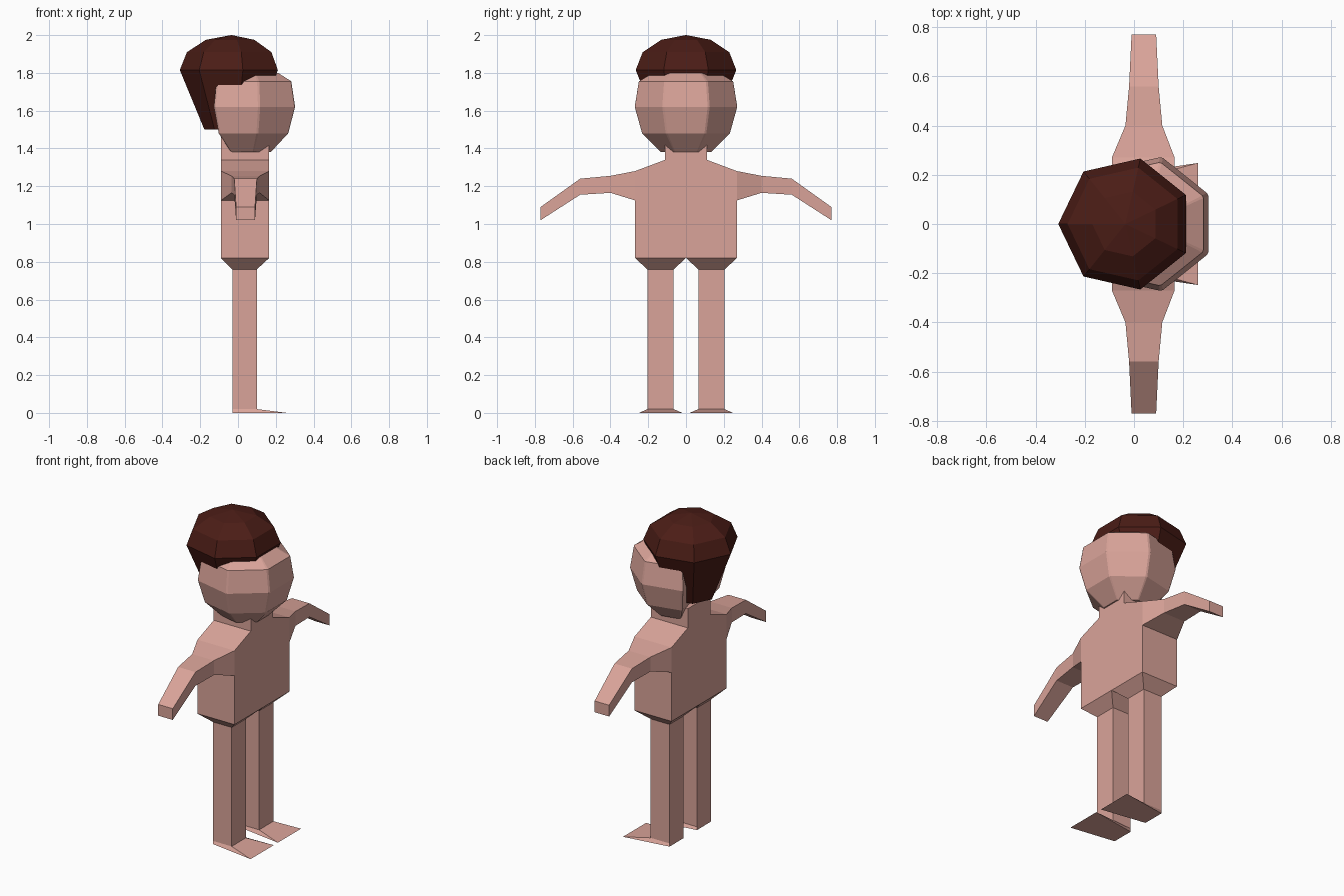
import bpy, bmesh
from math import sin, cos, pi, radians

if "Cube" in bpy.data.objects:
    bpy.data.objects.remove(bpy.data.objects["Cube"])


def material(name, color):
    m = bpy.data.materials.new(name)
    m.diffuse_color = (*color, 1)
    m.use_nodes = True
    m.node_tree.nodes["Principled BSDF"].inputs["Base Color"].default_value = m.diffuse_color
    return m


SKIN = material("skin", (0.70, 0.37, 0.32))
HAIR = material("hair", (0.07, 0.012, 0.008))


def loft(name, rings, mat, cap_start=True, cap_end=True):
    """Skin a series of equal-length closed rings with flat quads."""
    bm = bmesh.new()
    vs = [[bm.verts.new(p) for p in ring] for ring in rings]
    n = len(rings[0])
    for a, b in zip(vs, vs[1:]):
        for i in range(n):
            j = (i + 1) % n
            bm.faces.new((a[i], a[j], b[j], b[i]))
    if cap_start:
        bm.faces.new(vs[0])
    if cap_end:
        bm.faces.new(vs[-1])
    bmesh.ops.recalc_face_normals(bm, faces=bm.faces)
    me = bpy.data.meshes.new(name)
    bm.to_mesh(me)
    bm.free()
    me.materials.append(mat)
    ob = bpy.data.objects.new(name, me)
    bpy.context.collection.objects.link(ob)
    return ob


def rect_z(z, x0, x1, y0, y1):
    return [(x0, y0, z), (x1, y0, z), (x1, y1, z), (x0, y1, z)]


def rect_y(y, x0, x1, z0, z1):
    return [(x0, y, z0), (x1, y, z0), (x1, y, z1), (x0, y, z1)]


# Torso with sloped shoulders and neck
loft("torso", [rect_z(z, -0.09, 0.165, -w, w) for z, w in
               ((0.82, 0.27), (1.28, 0.27), (1.34, 0.11), (1.46, 0.11))],
     SKIN, cap_start=False)

# Arms and legs, mirrored across y = 0
for side, s in (("left", 1), ("right", -1)):
    loft(side + "_arm", [
        rect_y(s * 0.27, -0.09, 0.165, 1.125, 1.28),
        rect_y(s * 0.40, -0.035, 0.115, 1.165, 1.255),
        rect_y(s * 0.56, -0.02, 0.10, 1.155, 1.24),
        rect_y(s * 0.77, -0.01, 0.09, 1.02, 1.09)], SKIN, cap_start=False)
    foot = [(-0.03, s * 0.065, 0), (0.26, s * 0.02, 0),
            (0.26, s * 0.248, 0), (-0.03, s * 0.205, 0)]
    loft(side + "_leg", [
        rect_z(0.82, -0.09, 0.165, 0, s * 0.27),
        rect_z(0.76, -0.03, 0.10, s * 0.065, s * 0.205),
        rect_z(0.02, -0.03, 0.10, s * 0.065, s * 0.205),
        foot], SKIN, cap_start=False)


# Head: seven-sided shell with narrow strips at the corners, hollowed at the back
def head_ring(z, r):
    pts = []
    for k in range(7):
        a = pi + k * 2 * pi / 7
        rk = r * 0.45 if k == 0 else r
        for d in (-1.3, 1.3):
            t = a + radians(d)
            pts.append((0.05 + rk * cos(t), rk * sin(t), z))
    return pts


loft("head", [head_ring(z, r) for z, r in
              ((1.38, 0.135), (1.48, 0.237), (1.62, 0.277),
               (1.755, 0.255), (1.80, 0.178))], SKIN)


# Hair: seven-sided cap tapering down to the nape
def hair_ring(z, r):
    return [(-0.035 + r * cos(pi + k * 2 * pi / 7),
             r * sin(pi + k * 2 * pi / 7), z) for k in range(7)]


loft("hair", [hair_ring(z, r) for z, r in
              ((1.50, 0.143), (1.815, 0.273), (1.91, 0.235),
               (1.975, 0.135), (2.0, 0.002))], HAIR)
